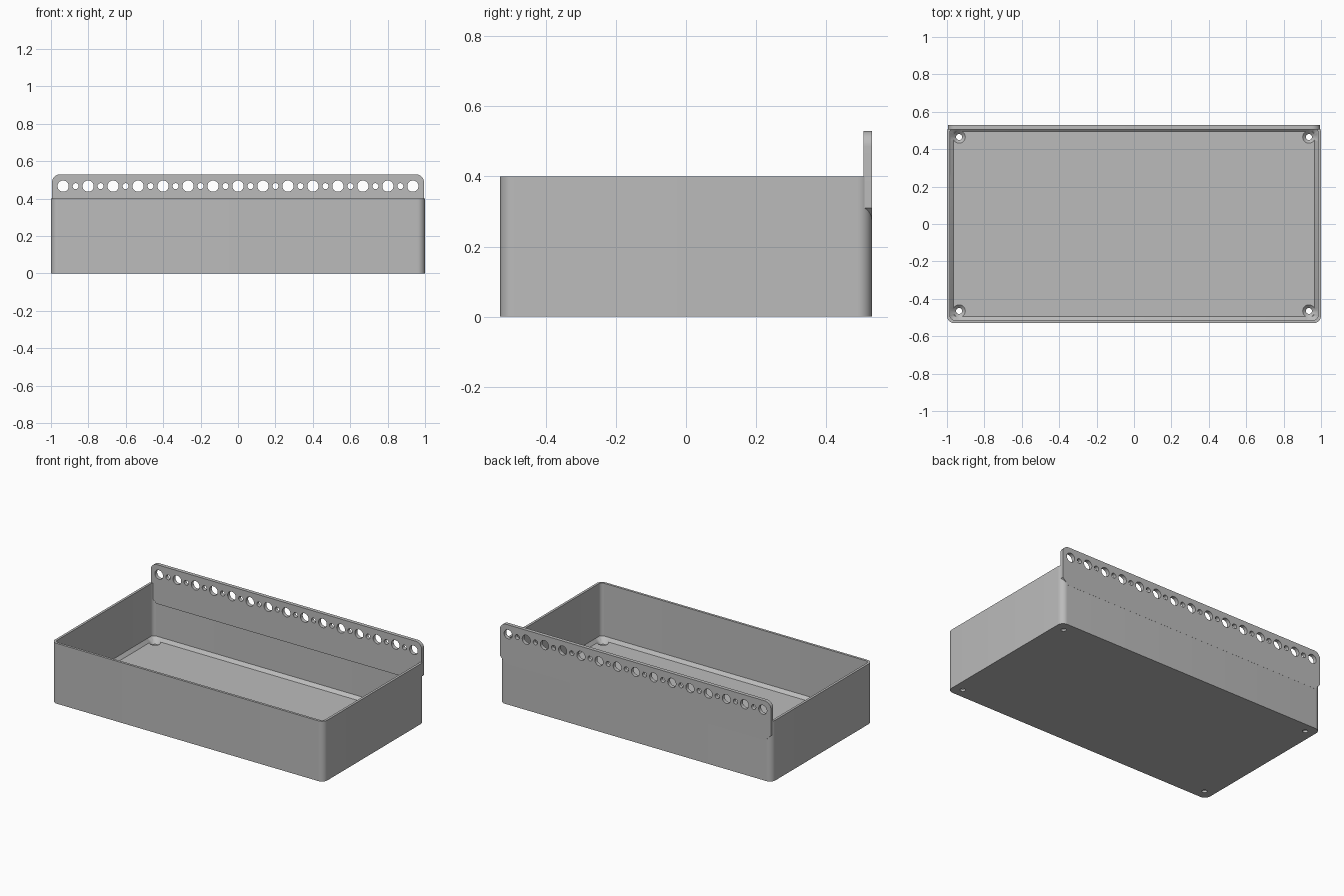
import bpy, bmesh, math
from mathutils import Matrix

cube = bpy.data.objects.get("Cube")
if cube:
    bpy.data.objects.remove(cube)

grey = bpy.data.materials.new("plain_grey")
grey.use_nodes = True
colour = (0.5, 0.5, 0.5, 1)
grey.diffuse_color = colour
grey.node_tree.nodes["Principled BSDF"].inputs["Base Color"].default_value = colour


def finish(bm, name):
    bmesh.ops.recalc_face_normals(bm, faces=bm.faces)
    mesh = bpy.data.meshes.new(name)
    bm.to_mesh(mesh)
    bm.free()
    mesh.materials.append(grey)
    obj = bpy.data.objects.new(name, mesh)
    bpy.context.collection.objects.link(obj)
    return obj


def arc(cx, cy, r, start, steps=10):
    """Quarter circle, anticlockwise from the start angle in degrees."""
    angles = [math.radians(start + 90 * i / steps) for i in range(steps + 1)]
    return [(cx + r * math.cos(a), cy + r * math.sin(a)) for a in angles]


def rounded_rect(hx, hy, r):
    x, y = hx - r, hy - r
    return arc(x, y, r, 0) + arc(-x, y, r, 90) + arc(-x, -y, r, 180) + arc(x, -y, r, 270)


def cone(bm, place, r1, r2, depth):
    bmesh.ops.create_cone(bm, cap_ends=True, segments=32, radius1=r1, radius2=r2,
                          depth=depth, matrix=place)


def cut(target, bm, name):
    cutter = finish(bm, name)
    cutter.hide_render = True
    mod = target.modifiers.new("holes", "BOOLEAN")
    mod.operation = "DIFFERENCE"
    mod.solver = "EXACT"
    mod.object = cutter
    bpy.ops.object.select_all(action="DESELECT")
    target.select_set(True)
    bpy.context.view_layer.objects.active = target
    bpy.ops.object.modifier_apply(modifier=mod.name)
    bpy.data.objects.remove(cutter)
    bpy.ops.object.shade_smooth_by_angle(angle=math.radians(30))


# Tray: rounded rings lofted up the outside and down the inside
WALL, FLOOR = 0.016, 0.03
rings = [(0, 0.04, 0), (0, 0.04, 0.4), (WALL, 0.025, 0.4),
         (WALL, 0.025, FLOOR + 0.02), (WALL + 0.02, 0.015, FLOOR)]
bm = bmesh.new()
loops = [[bm.verts.new((x, y, z)) for x, y in rounded_rect(1 - d, 0.53 - d, r)]
         for d, r, z in rings]
for low, high in zip(loops, loops[1:]):
    for i in range(len(low)):
        j = (i + 1) % len(low)
        bm.faces.new((low[i], low[j], high[j], high[i]))
bm.faces.new(loops[0])
bm.faces.new(loops[-1])
tray = finish(bm, "tray")

# Countersunk screw holes in the floor corners
bm = bmesh.new()
for sx in (-1, 1):
    for sy in (-1, 1):
        place = Matrix.Translation((sx * 0.935, sy * 0.465, 0.03))
        cone(bm, place, 0.016, 0.016, 0.1)
cut(tray, bm, "screw_hole_cutter")
bm = bmesh.new()
for sx in (-1, 1):
    for sy in (-1, 1):
        place = Matrix.Translation((sx * 0.935, sy * 0.465, 0.03))
        cone(bm, place, 0.014, 0.052, 0.036)
cut(tray, bm, "countersink_cutter")

# Back rail: rounded top corners, sloping lower corners
half, top, low = 0.995, 0.53, 0.27
outline = (arc(half - 0.045, top - 0.045, 0.045, 0)
           + arc(-half + 0.045, top - 0.045, 0.045, 90)
           + [(-half, low + 0.04), (-half + 0.04, low), (half - 0.04, low), (half, low + 0.04)])
bm = bmesh.new()
face = bm.faces.new([bm.verts.new((x, 0.506, z)) for x, z in outline])
new = bmesh.ops.extrude_face_region(bm, geom=[face])["geom"]
bmesh.ops.translate(bm, vec=(0, 0.0245, 0),
                    verts=[v for v in new if isinstance(v, bmesh.types.BMVert)])
rail = finish(bm, "back_rail")

# Row of alternating large and small holes along the rail
bm = bmesh.new()
turn = Matrix.Rotation(math.radians(90), 4, "X")
for i in range(29):
    r = 0.016 if i % 2 else 0.03
    place = Matrix.Translation((-0.935 + i * 1.87 / 28, 0.518, 0.467)) @ turn
    cone(bm, place, r, r, 0.1)
cut(rail, bm, "rail_hole_cutter")
